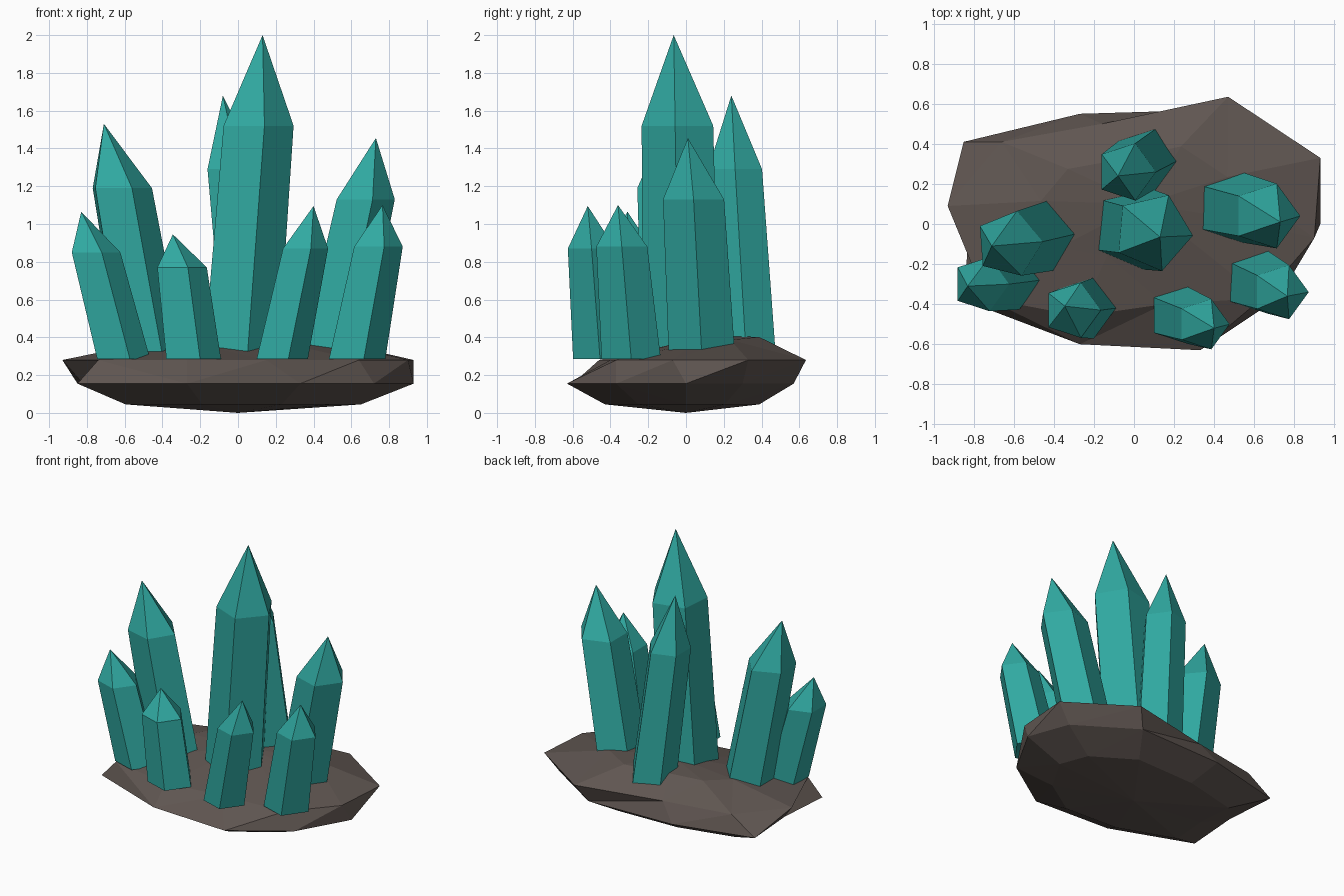
import bpy, bmesh, math

if "Cube" in bpy.data.objects:
    bpy.data.objects.remove(bpy.data.objects["Cube"])


def material(name, rgb):
    m = bpy.data.materials.new(name)
    m.diffuse_color = (*rgb, 1)
    m.use_nodes = True
    m.node_tree.nodes["Principled BSDF"].inputs["Base Color"].default_value = m.diffuse_color
    return m


TEAL = material("teal_crystal", (0.03, 0.40, 0.36))
BROWN = material("brown_rock", (0.115, 0.092, 0.082))


def loft(name, start, rings, end, mat):
    """Skin a stack of rings; start and end are tip points (None = flat cap)."""
    bm = bmesh.new()
    loops = [[bm.verts.new(p) for p in ring] for ring in rings]
    n = len(loops[0])
    for a, b in zip(loops, loops[1:]):
        for i in range(n):
            j = (i + 1) % n
            bm.faces.new((a[i], a[j], b[j], b[i]))
    for point, loop in ((start, loops[0]), (end, loops[-1])):
        if point is None:
            bm.faces.new(loop)
        else:
            tip = bm.verts.new(point)
            for i in range(n):
                bm.faces.new((loop[i], loop[(i + 1) % n], tip))
    bmesh.ops.recalc_face_normals(bm, faces=bm.faces)
    bmesh.ops.triangulate(bm, faces=[f for f in bm.faces if len(f.verts) == 4])
    me = bpy.data.meshes.new(name)
    bm.to_mesh(me)
    bm.free()
    me.materials.append(mat)
    ob = bpy.data.objects.new(name, me)
    bpy.context.collection.objects.link(ob)


def pentagon(x, y, z, r, phase):
    angles = [math.radians(phase + 72 * i) for i in range(5)]
    return [(x + r * math.cos(a), y + r * math.sin(a), z) for a in angles]


def crystal(name, base, shoulder, tip, phase=0):
    """Leaning five-sided shaft with level rings (x, y, z, radius) and a point."""
    loft(name, None, [pentagon(*base, phase), pentagon(*shoulder, phase)], tip, TEAL)


# Rock base: faceted slab with a jagged double rim
lower = [(.93, 0), (.82, .30), (.40, .57), (-.27, .55), (-.85, .41),
         (-.82, .02), (-.85, -.38), (-.27, -.60), (.33, -.63), (.72, -.37)]
upper = [(.90, -.07), (.93, .33), (.47, .635), (-.16, .50), (-.66, .41),
         (-.93, .09), (-.74, -.37), (-.27, -.46), (.15, -.40), (.64, -.37)]
rock = [[(x * .70, y * .68, .045) for x, y in lower],
        [(x, y, .155) for x, y in lower],
        [(x, y, .28) for x, y in upper],
        [(x * .5, y * .5 + .07, .37 + .05 * y) for x, y in upper]]
loft("rock_base", (0, 0, 0), rock, (0.05, .1, .41), BROWN)

# Large crystals
crystal("main_crystal", (0, -.02, .28, .213), (.095, -.04, 1.52, .2), (.13, -.065, 2.0), -5)
crystal("back_crystal", (.06, .32, .28, .165), (-.04, .26, 1.29, .15), (-.08, .24, 1.68))
crystal("left_crystal", (-.465, -.06, .28, .185), (-.625, -.10, 1.19, .17), (-.71, -.11, 1.53), 4)
crystal("right_crystal", (.475, .085, .28, .185), (.66, .04, 1.13, .17), (.73, .01, 1.455))

# Small crystals along the front rim
crystal("small_crystal_far_left", (-.62, -.28, .285, .155), (-.765, -.30, .85, .142), (-.83, -.31, 1.065))
crystal("small_crystal_left", (-.25, -.42, .285, .16), (-.31, -.43, .77, .145), (-.345, -.41, .945))
crystal("small_crystal_right", (.22, -.455, .285, .15), (.345, -.50, .87, .132), (.40, -.52, 1.095))
crystal("small_crystal_far_right", (.615, -.29, .285, .165), (.73, -.34, .88, .142), (.765, -.36, 1.10))
